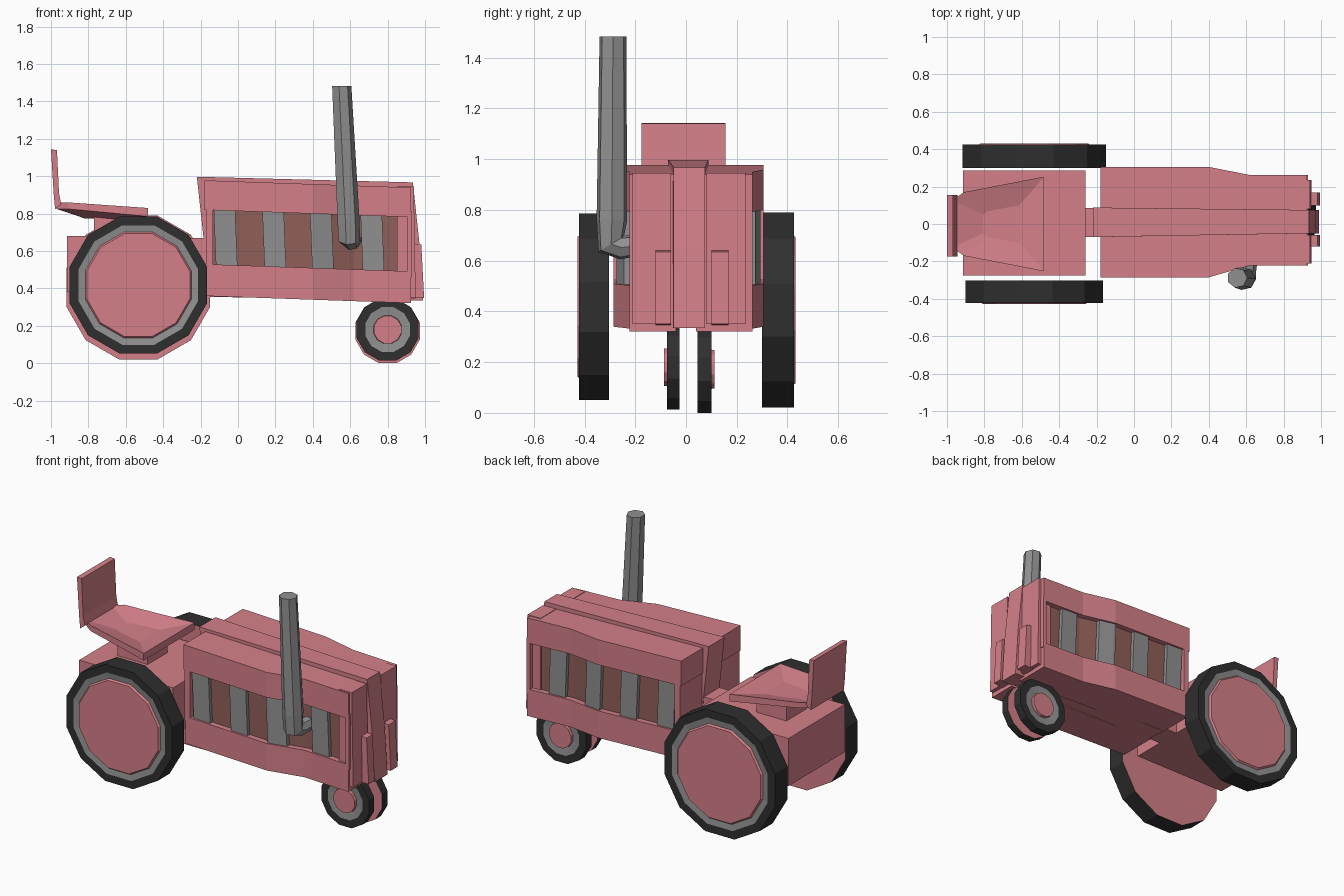
import bpy, bmesh, math
from mathutils import Vector

if "Cube" in bpy.data.objects:
    bpy.data.objects.remove(bpy.data.objects["Cube"])


def material(name, color):
    m = bpy.data.materials.new(name)
    m.use_nodes = True
    m.diffuse_color = (*color, 1)
    m.node_tree.nodes["Principled BSDF"].inputs["Base Color"].default_value = (*color, 1)
    return m


PINK = material("pink paint", (0.66, 0.215, 0.25))
BROWN = material("brown panel", (0.28, 0.115, 0.10))
GREY = material("grey metal", (0.28, 0.28, 0.28))
BLACK = material("black rubber", (0.028, 0.028, 0.028))


def finish(name, bm, mats):
    bmesh.ops.recalc_face_normals(bm, faces=bm.faces[:])
    mesh = bpy.data.meshes.new(name)
    bm.to_mesh(mesh)
    bm.free()
    for m in mats:
        mesh.materials.append(m)
    ob = bpy.data.objects.new(name, mesh)
    bpy.context.collection.objects.link(ob)
    return ob


def skin(name, rings, mat):
    """Join matching rings of points into a closed solid."""
    bm = bmesh.new()
    loops = [[bm.verts.new(p) for p in ring] for ring in rings]
    for a, b in zip(loops, loops[1:]):
        n = len(a)
        for i in range(n):
            j = (i + 1) % n
            bm.faces.new((a[i], a[j], b[j], b[i]))
    bm.faces.new(loops[0])
    bm.faces.new(loops[-1])
    return finish(name, bm, [mat])


def side_extrude(name, outline, y0, y1, mat=PINK, tip=None):
    """Extrude an x-z outline over y; tip = (x, y0, y1) narrows points beyond x."""
    def ring(k):
        return [(x, tip[1 + k] if tip and x > tip[0] else (y0, y1)[k], z) for x, z in outline]
    return skin(name, [ring(0), ring(1)], mat)


def box(name, x0, x1, y0, y1, z0, z1, mat=PINK):
    return side_extrude(name, [(x0, z0), (x1, z0), (x1, z1), (x0, z1)], y0, y1, mat)


# Hood flank: straight at the back, pinched toward the nose
def flank(x, s):
    wide, slim = (0.305, 0.262) if s > 0 else (0.285, 0.222)
    t = min(max((x - 0.4) / 0.22, 0), 1)
    return wide + (slim - wide) * t


def hood_part(name, s, x0, x1, z0, z1, inset=0.0, depth=None, mat=PINK, lean=0.0):
    stations = [x0] + [x for x in (0.4, 0.62) if x0 < x < x1] + [x1]
    rings = []
    for x in stations:
        out = flank(x, s) - inset
        inner = out - depth if depth else 0.04
        drop = 0.035 * (x + 0.18)
        rings.append([(x + lean, s * inner, z0 - drop), (x + lean, s * out, z0 - drop),
                      (x, s * out, z1 - drop), (x, s * inner, z1 - drop)])
    return skin(name, rings, mat)


for s, side in ((1, "left"), (-1, "right")):
    hood_part(side + "_engine_panel", s, -0.15, 0.90, 0.40, 0.93, 0.035, mat=BROWN)
    hood_part(side + "_top_rail", s, -0.18, 0.925, 0.82, 0.978)
    hood_part(side + "_bottom_rail", s, -0.165, 0.925, 0.36, 0.53)
    hood_part(side + "_rear_post", s, -0.172, -0.135, 0.50, 0.85)
    hood_part(side + "_front_post", s, 0.905, 0.93, 0.50, 0.85)
    for i, x in enumerate((-0.13, 0.13, 0.385, 0.655)):
        hood_part(f"{side}_grille_bar_{i + 1}", s, x, x + 0.115, 0.525, 0.825,
                  0.012, 0.04, GREY, 0.012)

# Central spine of the hood and the nose bars
side_extrude("hood_spine", [(-0.15, 0.355), (0.99, 0.335), (0.97, 0.64), (0.935, 0.967),
                            (-0.22, 0.997)], -0.07, 0.088, tip=(0.9, -0.05, 0.075))
side_extrude("right_nose_panel", [(0.85, 0.35), (0.95, 0.35), (0.94, 0.945), (0.85, 0.945)],
             -0.21, -0.06)
side_extrude("left_nose_panel", [(0.85, 0.35), (0.95, 0.35), (0.94, 0.945), (0.85, 0.945)],
             0.08, 0.235)
for name, y0, y1 in (("right_nose_bar", -0.12, -0.06), ("left_nose_bar", 0.1, 0.168)):
    side_extrude(name, [(0.9, 0.345), (0.995, 0.35), (0.98, 0.635), (0.9, 0.645)], y0, y1)

# Rear chassis and neck
box("rear_chassis", -0.915, -0.26, -0.275, 0.287, 0.38, 0.68)
box("chassis_neck", -0.28, -0.1, -0.07, 0.085, 0.38, 0.67)

# Seat: dished pan, pedestal and backrest
def pan_ring(z_rear, z_front, k):
    pts = ((-0.97, 0.125, z_rear), (-0.91, 0.17, z_rear), (-0.48, 0.253, z_front))
    half = [(-0.7 + (x + 0.7) * k, y * k, z) for x, y, z in pts]
    return half + [(x, -y, z) for x, y, z in reversed(half)]


skin("seat_pan", [pan_ring(0.775, 0.77, 0.45), pan_ring(0.825, 0.785, 1),
                  pan_ring(0.86, 0.83, 1), pan_ring(0.815, 0.808, 0.4)], PINK)
box("seat_pedestal", -0.77, -0.56, -0.1, 0.1, 0.66, 0.80)
side_extrude("seat_backrest", [(-0.978, 0.825), (-0.945, 0.85), (-0.957, 0.91), (-0.968, 1.14),
                               (-1.0, 1.143), (-0.985, 0.9)], -0.175, 0.155)


# Wheels turned from a profile, hub side facing outward
def wheel(name, x, z, r, y_in, y_out, rim, hub, proud, sides=12):
    s = 1 if y_out > y_in else -1
    profile = [(r, y_in), (r, y_out), (r * rim, y_out), (r * hub * 1.03, y_out - s * 0.005),
               (r * hub, y_out + s * proud)]
    slots = (1, 1, 2, 0)
    bm = bmesh.new()
    rings = []
    for rad, y in profile:
        angles = [(i + 0.5) * math.tau / sides for i in range(sides)]
        rings.append([bm.verts.new((x + rad * math.cos(a), y, z + rad * math.sin(a)))
                      for a in angles])
    for a, b, slot in zip(rings, rings[1:], slots):
        for i in range(sides):
            j = (i + 1) % sides
            bm.faces.new((a[i], a[j], b[j], b[i])).material_index = slot
    bm.faces.new(rings[0])
    bm.faces.new(rings[-1])
    return finish(name, bm, [PINK, BLACK, GREY])


wheel("right_rear_wheel", -0.533, 0.418, 0.38, -0.303, -0.422, 0.87, 0.75, 0.006)
wheel("left_rear_wheel", -0.533, 0.405, 0.398, 0.30, 0.425, 0.87, 0.75, 0.006)
wheel("right_front_wheel", 0.80, 0.18, 0.172, -0.025, -0.075, 0.72, 0.44, 0.012)
wheel("left_front_wheel", 0.80, 0.172, 0.178, 0.045, 0.10, 0.72, 0.44, 0.012)

# Exhaust pipe: elbow out of the hood, then upright stack
path = [((0.62, -0.18, 0.66), 0.042), ((0.605, -0.255, 0.652), 0.048),
        ((0.592, -0.295, 0.665), 0.06), ((0.588, -0.292, 0.76), 0.062),
        ((0.552, -0.288, 1.483), 0.054)]
aims = [(0, -1, 0), (0, -1, 0.1), (0, -0.6, 1), (-0.03, 0, 1), (0, 0, 1)]
rings = []
for (p, r), d in zip(path, aims):
    d = Vector(d).normalized()
    u = Vector((1, 0, 0))
    u = (u - d * u.dot(d)).normalized()
    v = d.cross(u)
    rings.append([Vector(p) + r * (u * math.cos(i * math.tau / 7) + v * math.sin(i * math.tau / 7))
                  for i in range(7)])
skin("exhaust_pipe", rings, GREY)
